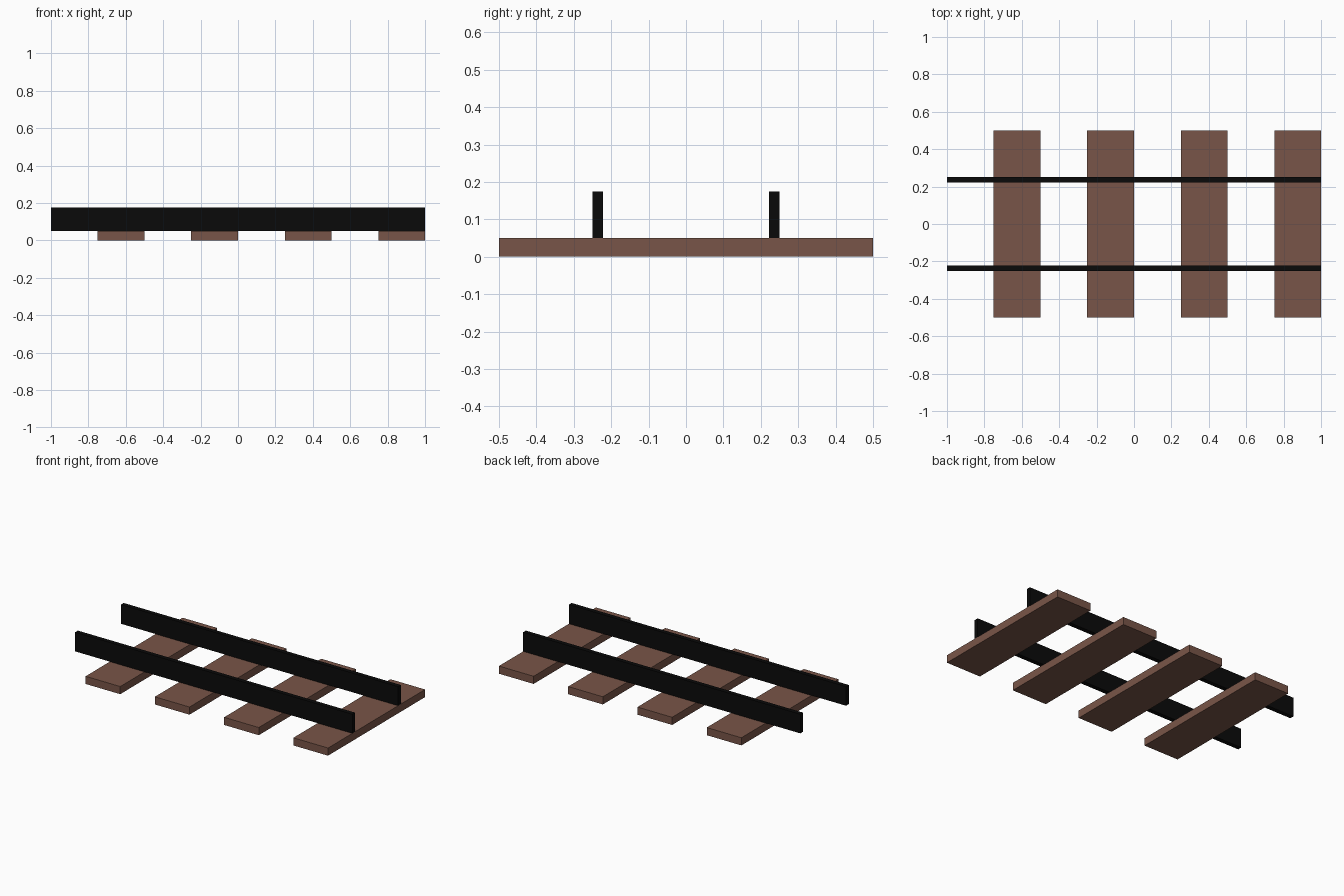
import bpy
import bmesh
from mathutils import Vector

if "Cube" in bpy.data.objects:
    bpy.data.objects.remove(bpy.data.objects["Cube"])


def material(name, rgb):
    m = bpy.data.materials.new(name)
    m.diffuse_color = (*rgb, 1.0)
    m.use_nodes = True
    m.node_tree.nodes["Principled BSDF"].inputs["Base Color"].default_value = m.diffuse_color
    return m


def box(name, lo, hi, mat):
    lo, hi = Vector(lo), Vector(hi)
    bm = bmesh.new()
    bmesh.ops.create_cube(bm, size=1.0)
    bmesh.ops.scale(bm, vec=hi - lo, verts=bm.verts)
    mesh = bpy.data.meshes.new(name)
    bm.to_mesh(mesh)
    bm.free()
    mesh.materials.append(mat)
    ob = bpy.data.objects.new(name, mesh)
    ob.location = (lo + hi) / 2
    bpy.context.collection.objects.link(ob)
    return ob


wood = material("brown wood", (0.191, 0.091, 0.065))
iron = material("black iron", (0.003, 0.003, 0.003))

# Four sleepers, evenly spaced along the track
for i in range(4):
    x = -0.75 + 0.5 * i
    box(f"sleeper_{i + 1}", (x, -0.5, 0), (x + 0.25, 0.5, 0.05), wood)

# Two rails resting on the sleepers
for side, y in (("front", -0.25), ("back", 0.222)):
    box(f"{side}_rail", (-1, y, 0.05), (1, y + 0.028, 0.175), iron)
